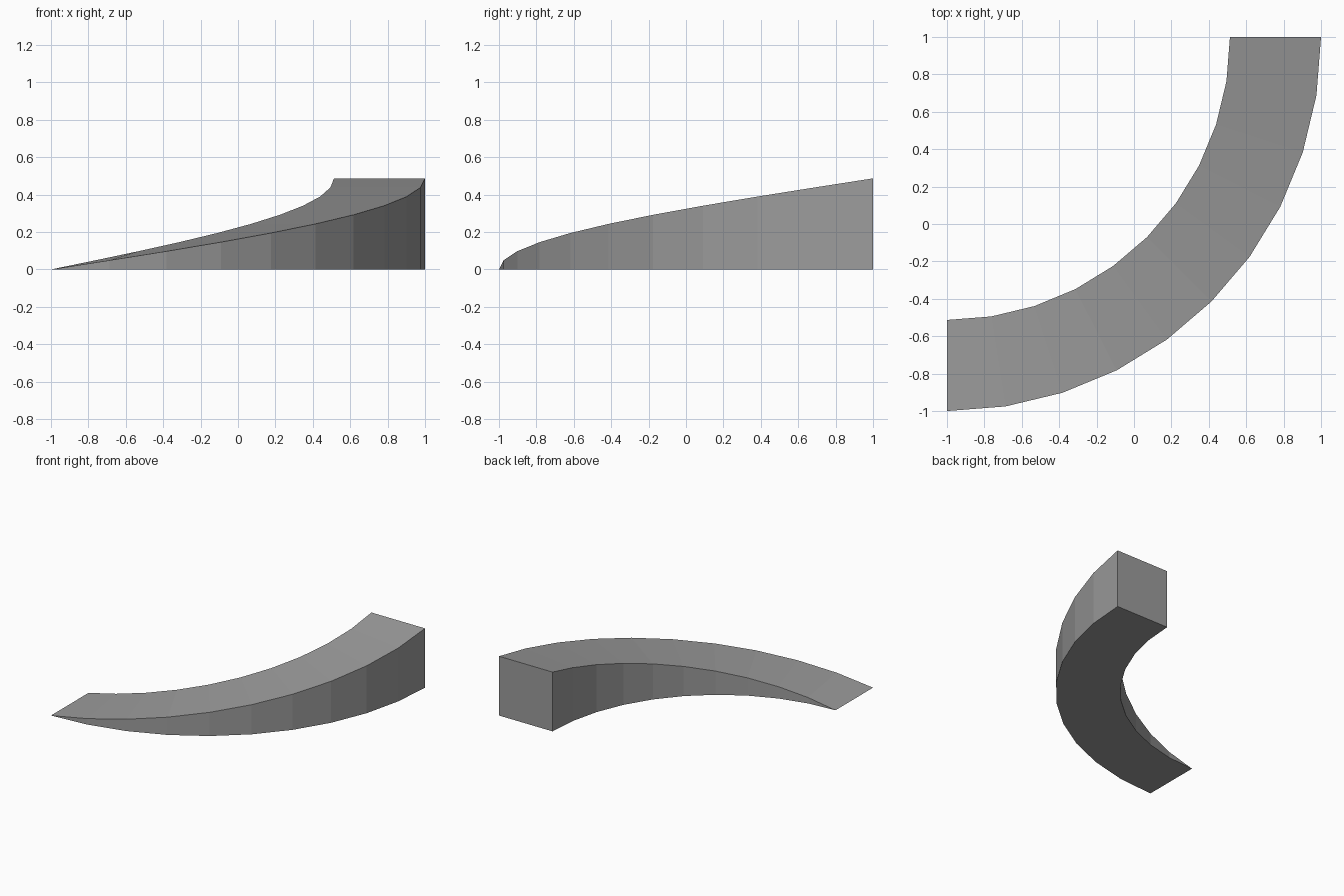
import bpy
import bmesh
from math import sin, cos, pi

cube = bpy.data.objects.get("Cube")
if cube:
    bpy.data.objects.remove(cube, do_unlink=True)

OUTER, INNER, HEIGHT, STEPS = 2.0, 1.513, 0.487, 10

# Plain grey material
grey = bpy.data.materials.new("mid grey")
grey.use_nodes = True
colour = (0.33, 0.33, 0.33, 1)
grey.diffuse_color = colour
grey.node_tree.nodes["Principled BSDF"].inputs["Base Color"].default_value = colour

# Cross-sections swept a quarter turn, rising evenly from the ground
bm = bmesh.new()
rings = []
for i in range(STEPS + 1):
    t = i / STEPS
    a = t * pi / 2
    corners = ((INNER, 0), (OUTER, 0), (OUTER, HEIGHT * t), (INNER, HEIGHT * t))
    rings.append([bm.verts.new((-1 + r * sin(a), 1 - r * cos(a), z)) for r, z in corners])

for a, b in zip(rings, rings[1:]):
    for k in range(4):
        n = (k + 1) % 4
        bm.faces.new((a[k], a[n], b[n], b[k]))

# Square end at the high side; the low side closes to an edge
bm.faces.new(rings[-1])
bmesh.ops.remove_doubles(bm, verts=bm.verts[:], dist=0.0001)
bmesh.ops.recalc_face_normals(bm, faces=bm.faces[:])

mesh = bpy.data.meshes.new("curved_ramp")
bm.to_mesh(mesh)
bm.free()
mesh.materials.append(grey)
ramp = bpy.data.objects.new("curved_ramp", mesh)
bpy.context.collection.objects.link(ramp)
